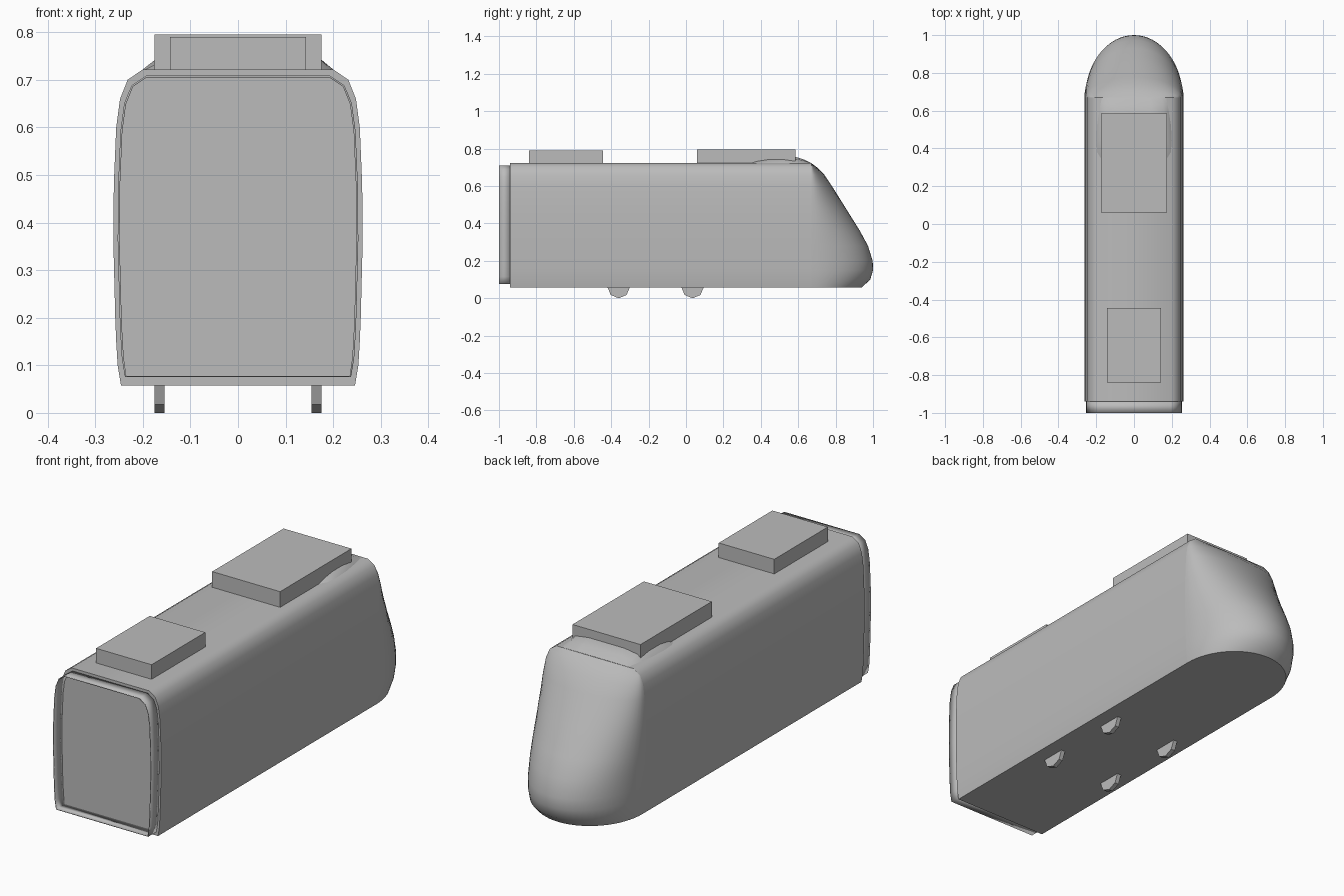
import bpy, bmesh, math
from mathutils import Matrix

cube = bpy.data.objects.get("Cube")
if cube:
    bpy.data.objects.remove(cube, do_unlink=True)

grey = bpy.data.materials.new("plain grey")
grey.use_nodes = True
COLOUR = (0.5, 0.5, 0.5, 1)
grey.diffuse_color = COLOUR
grey.node_tree.nodes["Principled BSDF"].inputs["Base Color"].default_value = COLOUR


def finish(name, bm, smooth=False):
    """Turn a bmesh into a named, coloured object."""
    bmesh.ops.recalc_face_normals(bm, faces=bm.faces)
    mesh = bpy.data.meshes.new(name)
    bm.to_mesh(mesh)
    bm.free()
    mesh.materials.append(grey)
    obj = bpy.data.objects.new(name, mesh)
    bpy.context.collection.objects.link(obj)
    if smooth:
        bpy.ops.object.select_all(action='DESELECT')
        obj.select_set(True)
        bpy.context.view_layer.objects.active = obj
        bpy.ops.object.shade_smooth_by_angle(angle=math.radians(35))
    return obj


def loft(name, rings, cap_start=True, cap_end=True):
    """Bridge closed rings of points one after another."""
    bm = bmesh.new()
    rows = [[bm.verts.new(p) for p in ring] for ring in rings]
    for a, b in zip(rows, rows[1:]):
        for i in range(len(a)):
            j = (i + 1) % len(a)
            bm.faces.new((a[i], a[j], b[j], b[i]))
    if cap_start:
        bm.faces.new(rows[0])
    if cap_end:
        bm.faces.new(rows[-1])
    return finish(name, bm, smooth=True)


def box(name, half_width, y0, y1, z0, z1):
    bm = bmesh.new()
    bmesh.ops.create_cube(bm, size=1)
    for v in bm.verts:
        v.co = (v.co.x * 2 * half_width,
                (y0 + y1) / 2 + v.co.y * (y1 - y0),
                (z0 + z1) / 2 + v.co.z * (z1 - z0))
    return finish(name, bm)


def mirrored_ring(half, y):
    """Cross-section at y from (x, z) points on one side."""
    return [(x, y, z) for x, z in half] + [(-x, y, z) for x, z in reversed(half)]


# Side outline: half width, height, nose length at that height
OUTLINE = [(.246, .058, .27), (.253, .10, .315), (.256, .15, .33),
           (.258, .20, .328), (.260, .28, .303), (.262, .36, .26),
           (.261, .48, .185), (.256, .60, .11), (.248, .66, .07),
           (.232, .70, .03), (.20, .722, .001)]
SHOULDER = 0.67
section = [(w, z) for w, z, _ in OUTLINE]

# Carriage body
loft("body", [mirrored_ring(section, -0.94), mirrored_ring(section, SHOULDER)],
     cap_end=False)

# Rounded sloping nose, stacked from half-ellipses
STEPS = 32
loft("nose", [[(w * math.cos(math.pi * i / STEPS),
                SHOULDER + length * math.sin(math.pi * i / STEPS), z)
               for i in range(STEPS + 1)] for w, z, length in OUTLINE])

# Open gangway hood around the flat end
hood_section = [(w * 0.965, 0.075 + (z - 0.058) * 0.955) for w, z in section]
hood = loft("gangway_hood", [mirrored_ring(hood_section, -1.0),
                             mirrored_ring(hood_section, -0.94)],
            cap_start=False, cap_end=False)
shell = hood.modifiers.new("thickness", 'SOLIDIFY')
shell.thickness = 0.004

# Roof units
box("rear_roof_unit", 0.143, -0.84, -0.445, 0.71, 0.79)
box("front_roof_unit", 0.175, 0.06, 0.585, 0.71, 0.795)

# Low fairing around the front roof unit: station, half width, rise
FAIRING = [(.34, .17, .002), (.38, .195, .018), (.44, .20, .028),
           (.52, .196, .034), (.585, .186, .034), (.63, .178, .02),
           (.67, .17, .001)]
loft("roof_fairing", [mirrored_ring([(w, .715), (w, .722), (w - .025, .722 + h * .7),
                                     (w * .5, .722 + h)], y)
                      for y, w, h in FAIRING])

# Thin eight-sided wheels
for side, x in (("left", 0.165), ("right", -0.165)):
    for end, y in (("front", 0.035), ("rear", -0.36)):
        bm = bmesh.new()
        bmesh.ops.create_cone(bm, cap_ends=True, segments=8,
                              radius1=0.06, radius2=0.06, depth=0.021)
        bmesh.ops.transform(bm, verts=bm.verts, matrix=Matrix.Translation((x, y, 0.06))
                            @ Matrix.Rotation(math.pi / 2, 4, 'Y'))
        finish(f"{end}_{side}_wheel", bm)
